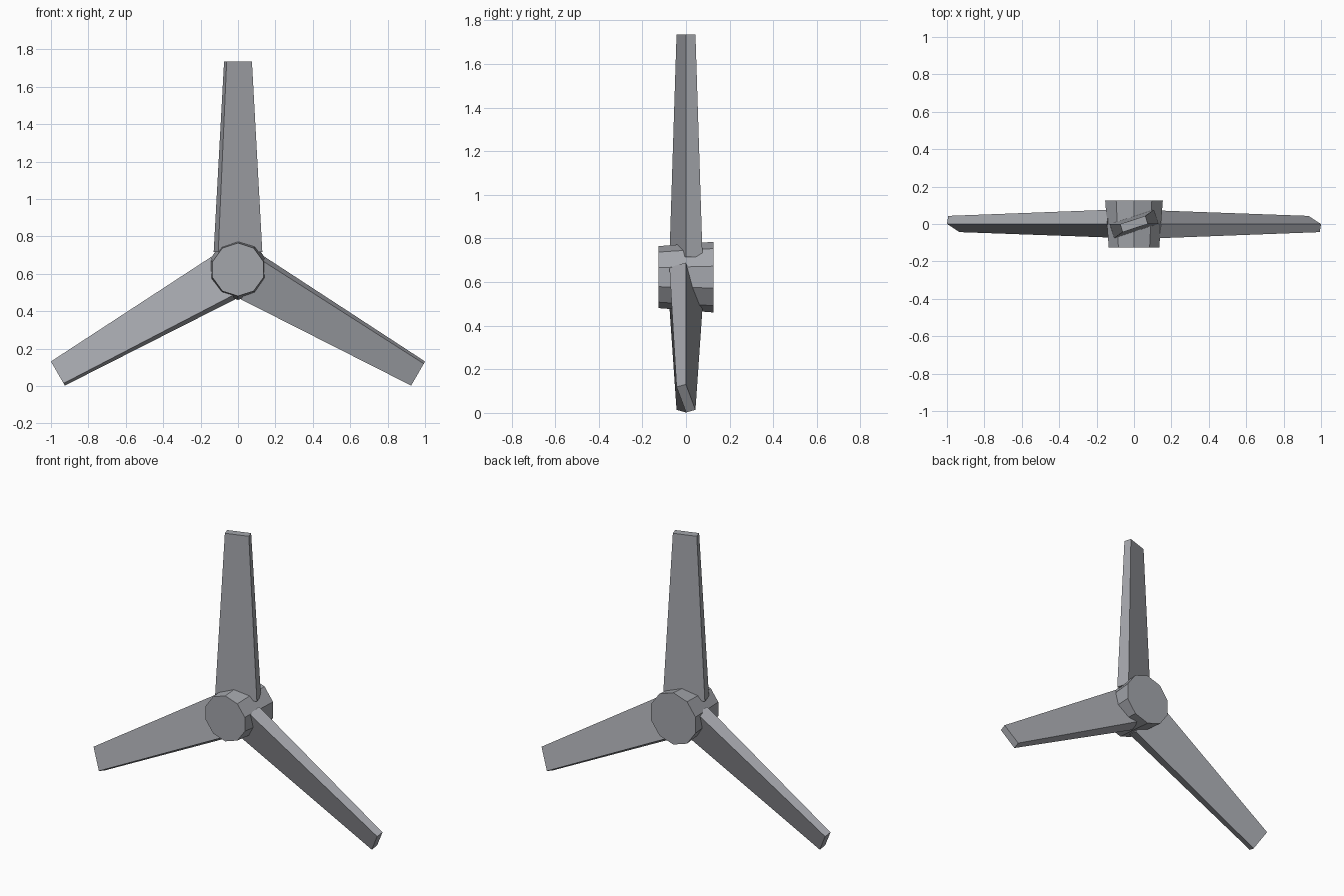
import bpy, bmesh
from math import radians, pi
from mathutils import Matrix

if "Cube" in bpy.data.objects:
    bpy.data.objects.remove(bpy.data.objects["Cube"])

HUB_Z = 0.6225

# Dark, slightly blue grey metal
metal = bpy.data.materials.new("dark_metal")
metal.diffuse_color = (0.37, 0.38, 0.41, 1)
metal.use_nodes = True
metal.node_tree.nodes["Principled BSDF"].inputs["Base Color"].default_value = metal.diffuse_color


def make_object(name, bm):
    bmesh.ops.recalc_face_normals(bm, faces=bm.faces)
    mesh = bpy.data.meshes.new(name)
    bm.to_mesh(mesh)
    bm.free()
    mesh.materials.append(metal)
    obj = bpy.data.objects.new(name, mesh)
    bpy.context.collection.objects.link(obj)
    obj.location.z = HUB_Z
    return obj


# Hub: ten-sided drum, slightly wider at the back
bm = bmesh.new()
bmesh.ops.create_cone(bm, cap_ends=True, segments=10, radius1=0.142,
                      radius2=0.162, depth=0.252,
                      matrix=Matrix.Rotation(-pi / 2, 4, 'X'))
make_object("hub", bm)


# Blade: pitched rectangular bar tapering from root to tip
def make_blade(name, angle):
    bm = bmesh.new()
    bmesh.ops.create_cube(bm, size=2)
    for v in bm.verts:
        half_width, half_thick, radius = (
            (0.071, 0.0225, 1.112) if v.co.z > 0 else (0.124, 0.0395, 0.093))
        v.co = (v.co.x * half_width, v.co.y * half_thick, radius)
    bm.transform(Matrix.Rotation(radians(18), 4, 'Z'))
    blade = make_object(name, bm)
    blade.rotation_euler.y = angle


for i, side in enumerate(("top", "right", "left")):
    make_blade(side + "_blade", i * 2 * pi / 3)
